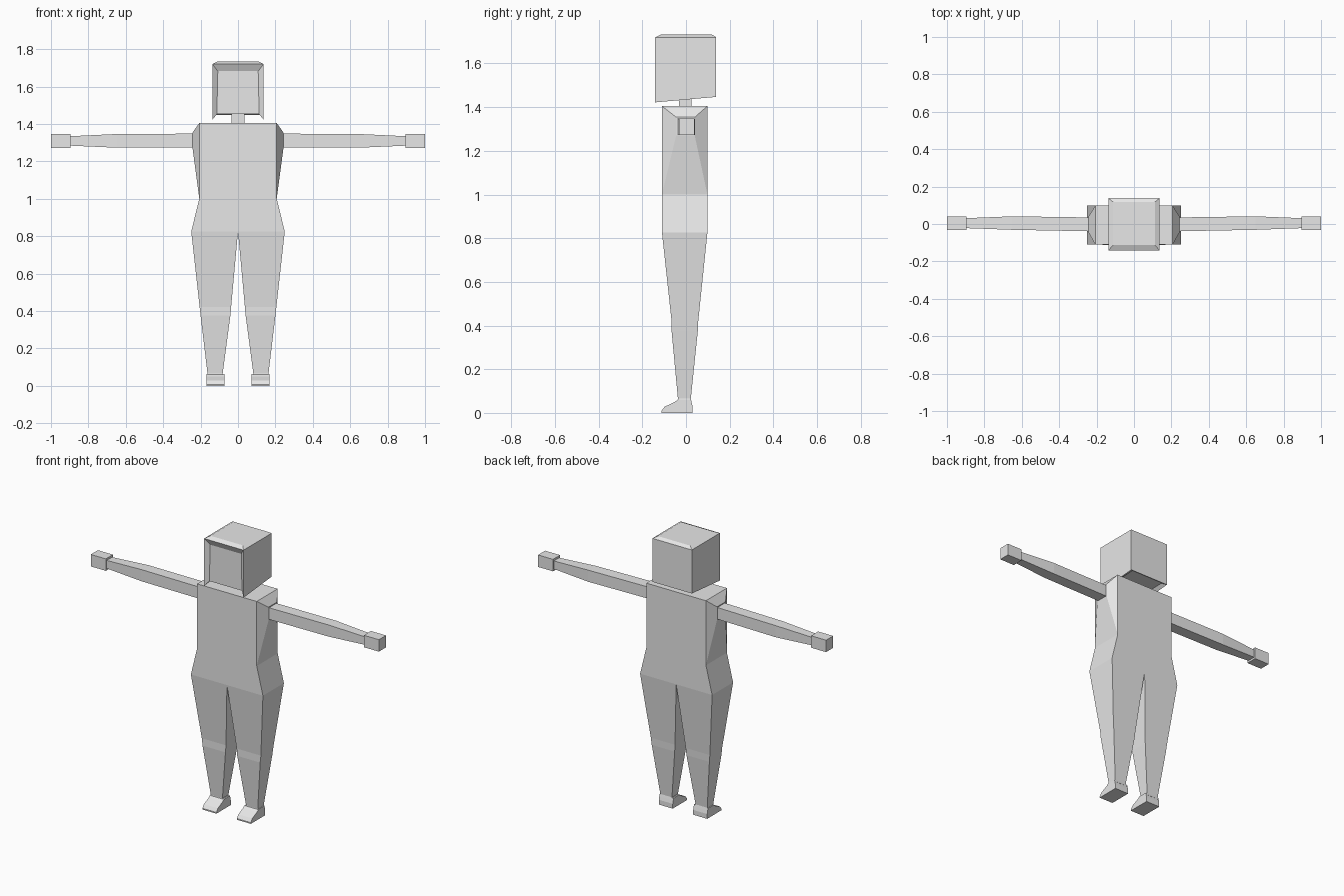
import bpy, bmesh

if "Cube" in bpy.data.objects:
    bpy.data.objects.remove(bpy.data.objects["Cube"], do_unlink=True)

grey = bpy.data.materials.new("light_grey")
grey.use_nodes = True
grey.diffuse_color = (0.8, 0.8, 0.8, 1)
grey.node_tree.nodes["Principled BSDF"].inputs["Base Color"].default_value = (0.8, 0.8, 0.8, 1)


def finish(name, bm):
    bmesh.ops.recalc_face_normals(bm, faces=bm.faces[:])
    mesh = bpy.data.meshes.new(name)
    bm.to_mesh(mesh)
    bm.free()
    mesh.materials.append(grey)
    obj = bpy.data.objects.new(name, mesh)
    bpy.context.collection.objects.link(obj)
    return obj


def loft(name, rings, side=1):
    """Skin a row of equal point rings and cap both ends."""
    bm = bmesh.new()
    loops = [[bm.verts.new((x * side, y, z)) for x, y, z in r] for r in rings]
    n = len(loops[0])
    for a, b in zip(loops, loops[1:]):
        for i in range(n):
            j = (i + 1) % n
            bm.faces.new((a[i], a[j], b[j], b[i]))
    bm.faces.new(loops[0])
    bm.faces.new(loops[-1])
    return finish(name, bm)


def level(z, x0, x1, y0, y1):
    """Horizontal rectangle."""
    return [(x0, y0, z), (x1, y0, z), (x1, y1, z), (x0, y1, z)]


def upright(x, y0, y1, z0, z1):
    """Rectangle across the arm axis."""
    return [(x, y0, z0), (x, y1, z0), (x, y1, z1), (x, y0, z1)]


# Trunk and neck
loft("torso", [level(0.825, -0.25, 0.25, -0.11, 0.098),
               level(1.0, -0.207, 0.207, -0.11, 0.098),
               level(1.405, -0.207, 0.207, -0.11, 0.098)])
loft("neck", [level(1.40, -0.035, 0.035, -0.033, 0.025),
              level(1.46, -0.035, 0.035, -0.033, 0.025)])

# Head: chamfered top, with the face and underside sunk in as one region
W, F, B = 0.137, -0.141, 0.138
bm = bmesh.new()


def ring(points):
    return [bm.verts.new(p) for p in points]


low = ring([(-W, F, 1.422), (W, F, 1.422), (W, B, 1.447), (-W, B, 1.447)])
mid = ring(level(1.72, -W, W, F, B))
top = ring(level(1.733, -W + 0.025, W - 0.025, F + 0.028, B - 0.02))
sunk = ring([(-0.113, -0.122, 1.452), (0.113, -0.122, 1.452),
             (0.113, 0.115, 1.458), (-0.113, 0.115, 1.458)])
brow = ring([(-0.108, -0.122, 1.682), (0.108, -0.122, 1.682)])
bm.faces.new(top)
for i in range(4):
    j = (i + 1) % 4
    bm.faces.new((mid[i], mid[j], top[j], top[i]))
    if i:
        bm.faces.new((low[i], low[j], mid[j], mid[i]))
        bm.faces.new((low[i], low[j], sunk[j], sunk[i]))
bm.faces.new(sunk)
bm.faces.new((sunk[0], sunk[1], brow[1], brow[0]))
bm.faces.new((mid[0], mid[1], brow[1], brow[0]))
for k in (0, 1):
    bm.faces.new((low[k], mid[k], brow[k], sunk[k]))
finish("head", bm)

# Foot outline as (y, z)
FOOT = [(-0.113, 0), (0.03, 0), (0.03, 0.03), (0.022, 0.062),
        (-0.036, 0.062), (-0.052, 0.05), (-0.098, 0.028), (-0.113, 0.008)]

# Limbs on both sides
for side, label in ((1, "left"), (-1, "right")):
    loft(label + "_shoulder", [upright(0.207, -0.11, 0.098, 1.0, 1.405),
                               upright(0.243, -0.045, 0.04, 1.27, 1.354)], side)
    loft(label + "_arm", [upright(0.235, -0.039, 0.035, 1.275, 1.348),
                          upright(0.65, -0.031, 0.041, 1.273, 1.346),
                          upright(0.90, -0.022, 0.031, 1.284, 1.334)], side)
    loft(label + "_hand", [upright(0.896, -0.031, 0.039, 1.272, 1.347),
                           upright(1.0, -0.031, 0.039, 1.272, 1.347)], side)
    loft(label + "_leg", [level(0.825, 0, 0.25, -0.11, 0.098),
                          level(0.42, 0.037, 0.205, -0.066, 0.056),
                          level(0.375, 0.041, 0.2, -0.066, 0.054),
                          level(0.065, 0.082, 0.163, -0.037, 0.022),
                          level(0.05, 0.072, 0.167, -0.04, 0.026)], side)
    loft(label + "_foot", [[(0.071, y, z) for y, z in FOOT],
                           [(0.168, y, z) for y, z in FOOT]], side)
